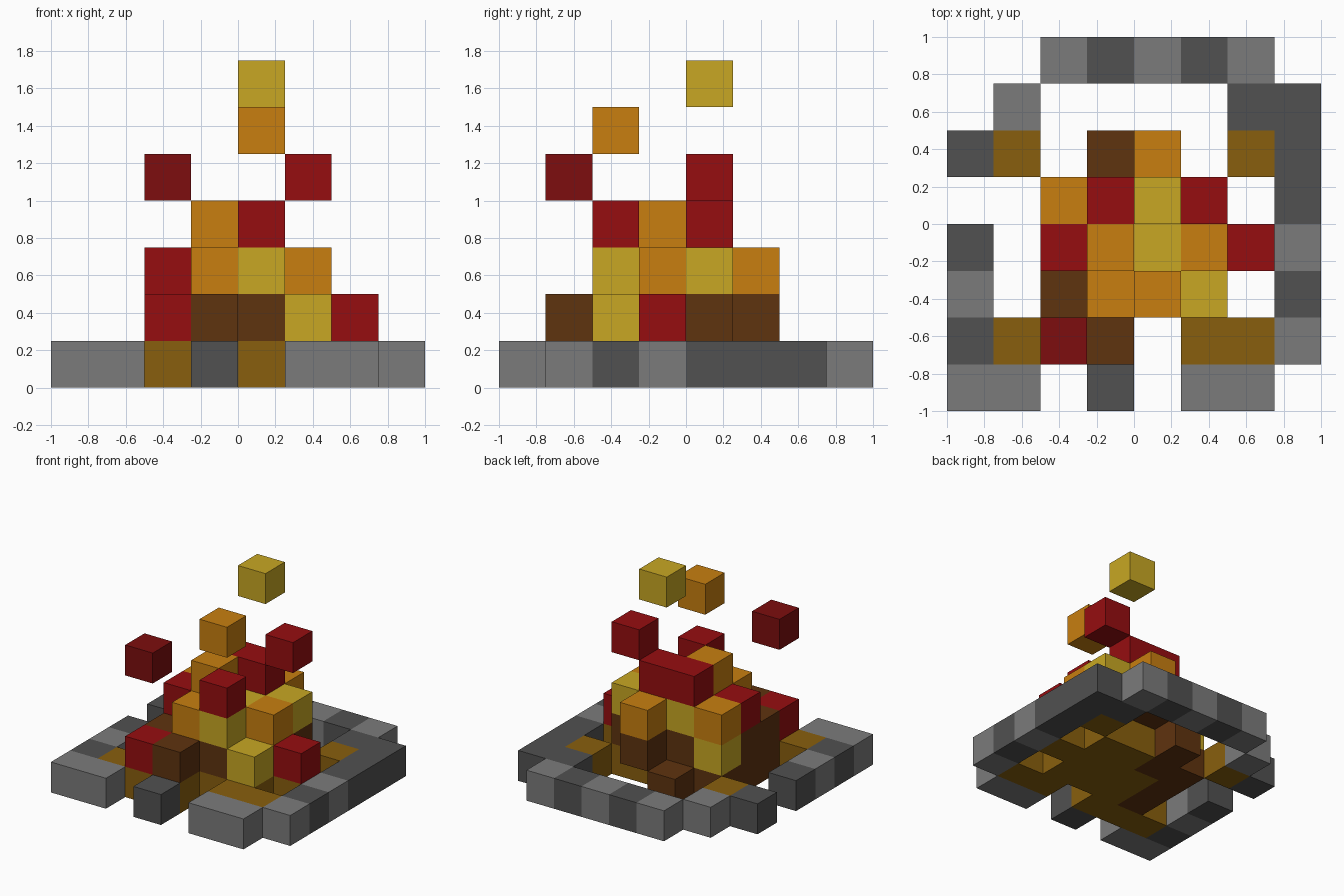
import bpy
import bmesh
from mathutils import Vector

cube = bpy.data.objects.get("Cube")
if cube:
    bpy.data.objects.remove(cube, do_unlink=True)

CELL = 0.25

# Symbol: part name, colour name, sRGB colour
PARTS = {
    "S": ("light_stones", "light grey", (123, 123, 123)),
    "D": ("dark_stones", "dark grey", (81, 81, 81)),
    "G": ("wood_bed", "golden brown", (137, 95, 13)),
    "B": ("charred_logs", "dark brown", (95, 51, 15)),
    "R": ("red_flames", "red", (150, 13, 16)),
    "E": ("ember", "deep red", (125, 13, 14)),
    "O": ("orange_flames", "orange", (200, 127, 16)),
    "Y": ("yellow_flames", "yellow", (200, 167, 35)),
}

# Layers from the ground up; rows run back to front, columns left to right
EMPTY = "........"
LAYERS = [
    # stone ring and wood bed
    ["..SDSDS.", ".S....DD", "DG.B..GD", "..BBGG.D",
     "D.BGGGGS", "S.BGGG.D", "DGGG.GGS", "SS.D.SS."],
    # logs and low flames
    [EMPTY, EMPTY, "....B...", "..YBBB..",
     "..BBBBR.", "..BBBY..", "..RB....", EMPTY],
    # main flames
    [EMPTY, EMPTY, "....O...", "..OYYY..",
     "..ROYO..", "...OY...", EMPTY, EMPTY],
    # flame tips
    [EMPTY, EMPTY, EMPTY, "...RR...",
     "...O....", "....R...", EMPTY, EMPTY],
    # floating sparks
    [EMPTY, EMPTY, EMPTY, ".....R..", EMPTY, EMPTY, "..E.....", EMPTY],
    [EMPTY, EMPTY, EMPTY, EMPTY, EMPTY, "....O...", EMPTY, EMPTY],
    [EMPTY, EMPTY, EMPTY, "....Y...", EMPTY, EMPTY, EMPTY, EMPTY],
]


def linear(c):
    c /= 255
    return c / 12.92 if c <= 0.04045 else ((c + 0.055) / 1.055) ** 2.4


def make_material(name, rgb):
    mat = bpy.data.materials.new(name)
    mat.use_nodes = True
    colour = (*[linear(c) for c in rgb], 1)
    mat.diffuse_color = colour
    bsdf = mat.node_tree.nodes["Principled BSDF"]
    bsdf.inputs["Base Color"].default_value = colour
    bsdf.inputs["Roughness"].default_value = 0.9
    return mat


# Collect the filled cells
cells = {}
for k, layer in enumerate(LAYERS):
    for r, row in enumerate(layer):
        for i, symbol in enumerate(row):
            if symbol in PARTS:
                cells[i, len(layer) - 1 - r, k] = symbol


def add_cell(bm, cell):
    """Add a block, leaving out the sides that touch another block."""
    centre = Vector((cell[0] - 3.5, cell[1] - 3.5, cell[2] + 0.5)) * CELL
    for axis in range(3):
        for sign in (-1, 1):
            step = [0, 0, 0]
            step[axis] = sign
            if tuple(a + b for a, b in zip(cell, step)) in cells:
                continue
            n = Vector(step)
            u = Vector((0, 0, 0))
            u[(axis + 1) % 3] = 1
            v = n.cross(u)
            corners = (-u - v, u - v, u + v, v - u)
            bm.faces.new([bm.verts.new(centre + (n + c) * CELL / 2)
                          for c in corners])


# One object for each coloured part
for symbol, (part, colour_name, rgb) in PARTS.items():
    bm = bmesh.new()
    for cell, s in cells.items():
        if s == symbol:
            add_cell(bm, cell)
    bmesh.ops.remove_doubles(bm, verts=bm.verts, dist=0.001)
    mesh = bpy.data.meshes.new(part)
    bm.to_mesh(mesh)
    bm.free()
    mesh.materials.append(make_material(colour_name, rgb))
    bpy.context.collection.objects.link(bpy.data.objects.new(part, mesh))
